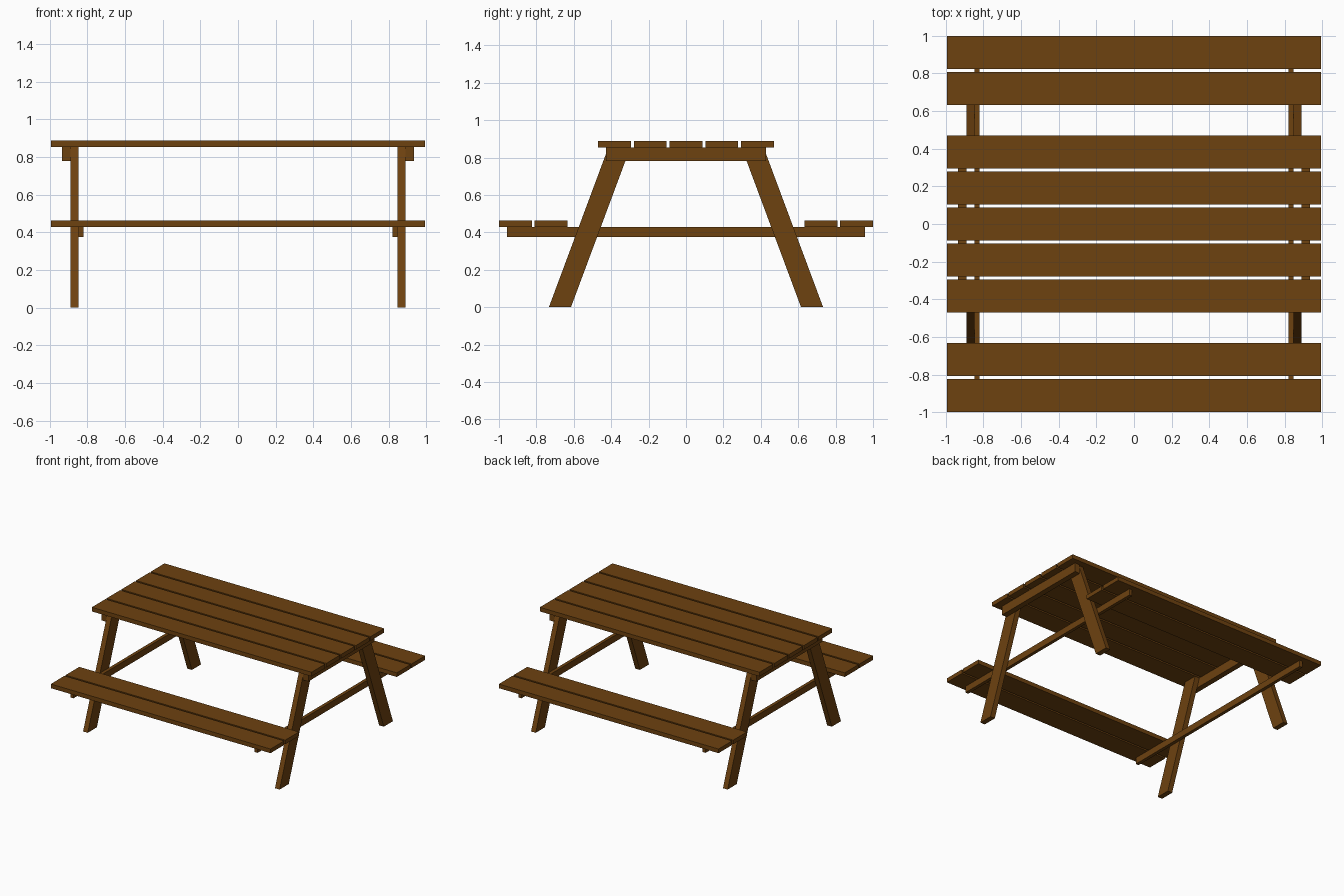
import bpy

if "Cube" in bpy.data.objects:
    bpy.data.objects.remove(bpy.data.objects["Cube"])

wood = bpy.data.materials.new("brown wood")
wood.diffuse_color = (0.155, 0.054, 0.005, 1)
wood.use_nodes = True
wood.node_tree.nodes["Principled BSDF"].inputs["Base Color"].default_value = wood.diffuse_color


def prism(name, profile, x0, x1):
    """Extrude a (y, z) profile, listed counter-clockwise seen from +x, from x0 to x1."""
    n = len(profile)
    verts = [(x, y, z) for x in (x0, x1) for y, z in profile]
    faces = [tuple(reversed(range(n))), tuple(range(n, 2 * n))]
    faces += [(i, (i + 1) % n, n + (i + 1) % n, n + i) for i in range(n)]
    mesh = bpy.data.meshes.new(name)
    mesh.from_pydata(verts, [], faces)
    mesh.materials.append(wood)
    ob = bpy.data.objects.new(name, mesh)
    bpy.context.collection.objects.link(ob)
    return ob


def rect(y0, y1, z0, z1):
    return [(y0, z0), (y1, z0), (y1, z1), (y0, z1)]


HALF_LEN, HALF_W, PITCH = 0.995, 0.088, 0.191
TOP_Z, SEAT_Z, THICK = 0.854, 0.428, 0.034

# table top planks
for i in range(-2, 3):
    y = i * PITCH
    prism("table_plank", rect(y - HALF_W, y + HALF_W, TOP_Z, TOP_Z + THICK),
          -HALF_LEN, HALF_LEN)

# bench planks, two on each side
for s in (-1, 1):
    for d in (0.721, 0.912):
        y = s * d
        prism("bench_plank", rect(y - HALF_W, y + HALF_W, SEAT_Z, SEAT_Z + THICK),
              -HALF_LEN, HALF_LEN)

# end frames
for e in (-1, 1):
    def span(a, b):
        return sorted((e * a, e * b))

    # slanted legs, cut level at floor and table top
    for s in (-1, 1):
        leg = [(s * 0.615, 0), (s * 0.733, 0), (s * 0.415, TOP_Z), (s * 0.297, TOP_Z)]
        prism("leg", leg if s > 0 else leg[::-1], *span(0.848, 0.890))
    # beam under the table top, outside the legs
    prism("top_beam", rect(-0.427, 0.427, 0.78, TOP_Z), *span(0.890, 0.936))
    # beam carrying the benches, inside the legs
    prism("bench_beam", rect(-0.957, 0.957, 0.375, SEAT_Z), *span(0.821, 0.848))
